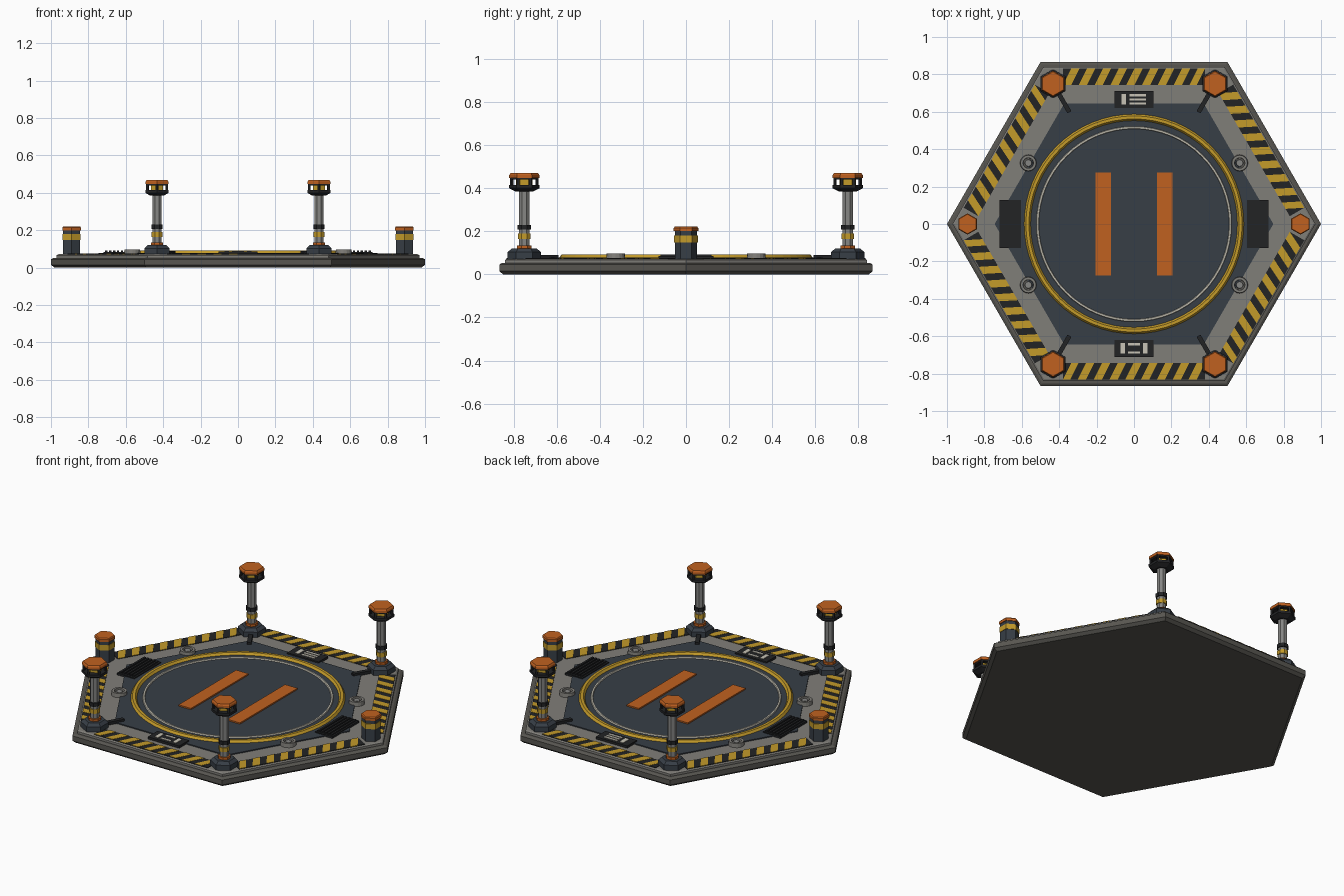
import bpy, bmesh
from math import sin, cos, pi, radians
from mathutils import Matrix, Vector

if "Cube" in bpy.data.objects:
    bpy.data.objects.remove(bpy.data.objects["Cube"], do_unlink=True)


def material(name, rgb):
    lin = [((c / 255 + 0.055) / 1.055) ** 2.4 for c in rgb]
    m = bpy.data.materials.new(name)
    m.use_nodes = True
    m.diffuse_color = (*lin, 1)
    m.node_tree.nodes["Principled BSDF"].inputs["Base Color"].default_value = (*lin, 1)
    return m


RIM = material("dark rim grey", (88, 86, 81))
DECK = material("deck grey", (128, 126, 121))
NAVY = material("dark slate blue", (55, 62, 70))
YELLOW = material("warning yellow", (196, 155, 42))
BLACK = material("black", (34, 35, 37))
ORANGE = material("orange", (192, 97, 32))
WHITE = material("off white", (200, 196, 182))
STEEL = material("steel grey", (134, 134, 132))


def finish(name, bm, mats):
    bmesh.ops.recalc_face_normals(bm, faces=bm.faces)
    mesh = bpy.data.meshes.new(name)
    bm.to_mesh(mesh)
    bm.free()
    for m in mats:
        mesh.materials.append(m)
    ob = bpy.data.objects.new(name, mesh)
    bpy.context.collection.objects.link(ob)
    return ob


def lathe(name, profile, mat, sides=6, turn=0.0, at=(0, 0), closed=False):
    """Spin (radius, z) points; open profiles get capped, closed ones make rings."""
    bm = bmesh.new()
    rows = [[bm.verts.new((at[0] + r * cos(turn + 2 * pi * i / sides),
                           at[1] + r * sin(turn + 2 * pi * i / sides), z))
             for i in range(sides)] for r, z in profile]
    pairs = list(zip(rows, rows[1:]))
    if closed:
        pairs.append((rows[-1], rows[0]))
    else:
        bm.faces.new(rows[0])
        bm.faces.new(rows[-1])
    for a, b in pairs:
        for i in range(sides):
            j = (i + 1) % sides
            bm.faces.new((a[i], a[j], b[j], b[i]))
    return finish(name, bm, [mat])


def add_slab(bm, outline, z0, z1, spin=None, index=0):
    """Extruded flat outline added to a bmesh."""
    spin = spin or Matrix()
    low, high = [[bm.verts.new(spin @ Vector((x, y, z))) for x, y in outline] for z in (z0, z1)]
    n = len(outline)
    faces = [bm.faces.new(low), bm.faces.new(high)]
    faces += [bm.faces.new((low[i], low[(i + 1) % n], high[(i + 1) % n], high[i])) for i in range(n)]
    for f in faces:
        f.material_index = index


def rect(x0, x1, y0, y1):
    return [(x0, y0), (x1, y0), (x1, y1), (x0, y1)]


def slabs(name, rects, z0, z1, mat, spin=None):
    bm = bmesh.new()
    for r in rects:
        add_slab(bm, rect(*r), z0, z1, spin)
    return finish(name, bm, [mat])


# Platform layers
lathe("base_slab", [(0.98, 0), (1, 0.015), (1, 0.045), (0.985, 0.053)], RIM)
lathe("deck", [(0.97, 0.05), (0.97, 0.066), (0.96, 0.072)], DECK)
lathe("landing_panel", [(0.745, 0.07), (0.745, 0.078)], NAVY)

# Hazard strips, one along each edge
HALF, Y0, Y1, SLANT, PITCH = 0.38, 0.742, 0.832, 0.045, 0.0845
for k in range(6):
    spin = Matrix.Rotation(k * pi / 3, 4, 'Z')
    bm = bmesh.new()
    add_slab(bm, rect(-HALF, HALF, Y0, Y1), 0.07, 0.075, spin, 0)
    for s in range(9):
        x = -HALF + s * PITCH
        w = min(PITCH * 0.52, HALF - SLANT - x)
        if w > 0:
            add_slab(bm, [(x, Y0), (x + w, Y0), (x + w + SLANT, Y1), (x + SLANT, Y1)],
                     0.07, 0.0765, spin, 1)
    finish("hazard_strip", bm, [BLACK, YELLOW])

# Landing circles and marker bars
lathe("outer_circle", [(0.588, 0.077), (0.578, 0.091), (0.562, 0.091), (0.552, 0.077)],
      YELLOW, 64, closed=True)
lathe("inner_circle", [(0.523, 0.077), (0.52, 0.085), (0.511, 0.085), (0.508, 0.077)],
      WHITE, 64, closed=True)
slabs("marker_bars", [(-0.205, -0.122, -0.275, 0.275), (0.122, 0.205, -0.275, 0.275)],
      0.077, 0.086, ORANGE)

# Side vents with slats
for side in (-1, 1):
    cx = side * 0.662
    slabs("vent_frame", [(cx - 0.058, cx + 0.058, -0.127, 0.127)], 0.07, 0.084, BLACK)
    slabs("vent_slats", [(cx + d * 0.021 - 0.006, cx + d * 0.021 + 0.006, -0.118, 0.118)
                         for d in range(-2, 3)], 0.08, 0.092, BLACK)

# Dark plates with pale dashes
for y in (-0.665, 0.665):
    slabs("sign_plate", [(-0.105, 0.105, y - 0.046, y + 0.046)], 0.07, 0.086, BLACK)
slabs("back_dashes", [(-0.066, -0.042, 0.638, 0.694)] +
      [(-0.024, 0.064, c - 0.006, c + 0.006) for c in (0.644, 0.666, 0.688)], 0.085, 0.089, WHITE)
slabs("front_dashes", [(c - 0.011, c + 0.011, -0.693, -0.637) for c in (-0.06, 0.06)] +
      [(-0.033, 0.033, c - 0.006, c + 0.006) for c in (-0.687, -0.643)], 0.085, 0.089, WHITE)

# Tie-down fittings
for sx in (-1, 1):
    for sy in (-1, 1):
        at = (sx * 0.565, sy * 0.326)
        lathe("tie_down_ring", [(0.045, 0.07), (0.042, 0.096), (0.028, 0.096), (0.026, 0.07)],
              DECK, 16, at=at, closed=True)
        lathe("tie_down_core", [(0.021, 0.07), (0.018, 0.092)], STEEL, 12, at=at)

POINT = pi / 2


def tower(angle):
    at = (0.866 * cos(angle), 0.866 * sin(angle))
    lathe("tower_foot", [(0.077, 0.07), (0.077, 0.103), (0.058, 0.12)], NAVY, 6, POINT, at)
    lathe("tower_collar", [(0.036, 0.118), (0.036, 0.134)], ORANGE, 8, pi / 8, at)
    lathe("tower_post", [(0.026, 0.12), (0.026, 0.4)], STEEL, 8, pi / 8, at)
    lathe("tower_yellow_band", [(0.031, 0.165), (0.031, 0.19)], YELLOW, 8, pi / 8, at)
    lathe("tower_black_band", [(0.033, 0.208), (0.033, 0.23)], BLACK, 8, pi / 8, at)
    lathe("lantern_tray", [(0.042, 0.385), (0.071, 0.4), (0.071, 0.415)], BLACK, 6, POINT, at)
    lathe("lantern_core", [(0.038, 0.41), (0.038, 0.45)], YELLOW, 6, POINT, at)
    for k in range(6):
        a = POINT + k * pi / 3
        spot = (at[0] + 0.059 * cos(a), at[1] + 0.059 * sin(a))
        lathe("lantern_strut", [(0.008, 0.41), (0.008, 0.45)], BLACK, 4, a, spot)
    lathe("lantern_lid", [(0.064, 0.44), (0.064, 0.45)], BLACK, 6, POINT, at)
    lathe("tower_cap", [(0.07, 0.448), (0.07, 0.46), (0.064, 0.469)], ORANGE, 6, POINT, at)
    # Cable cover running inward from the foot
    slabs("cable_cover", [(0.69, 0.82, -0.012, 0.012)], 0.07, 0.09, BLACK,
          Matrix.Rotation(angle, 4, 'Z'))


for degrees in (60, 120, 240, 300):
    tower(radians(degrees))

# Short bollards at the side corners
for side in (-1, 1):
    at = (side * 0.89, 0)
    lathe("bollard_body", [(0.052, 0.07), (0.052, 0.205)], NAVY, 6, POINT, at)
    lathe("bollard_band", [(0.055, 0.148), (0.055, 0.18)], YELLOW, 6, POINT, at)
    lathe("bollard_cap", [(0.057, 0.2), (0.057, 0.215), (0.052, 0.221)], ORANGE, 6, POINT, at)
